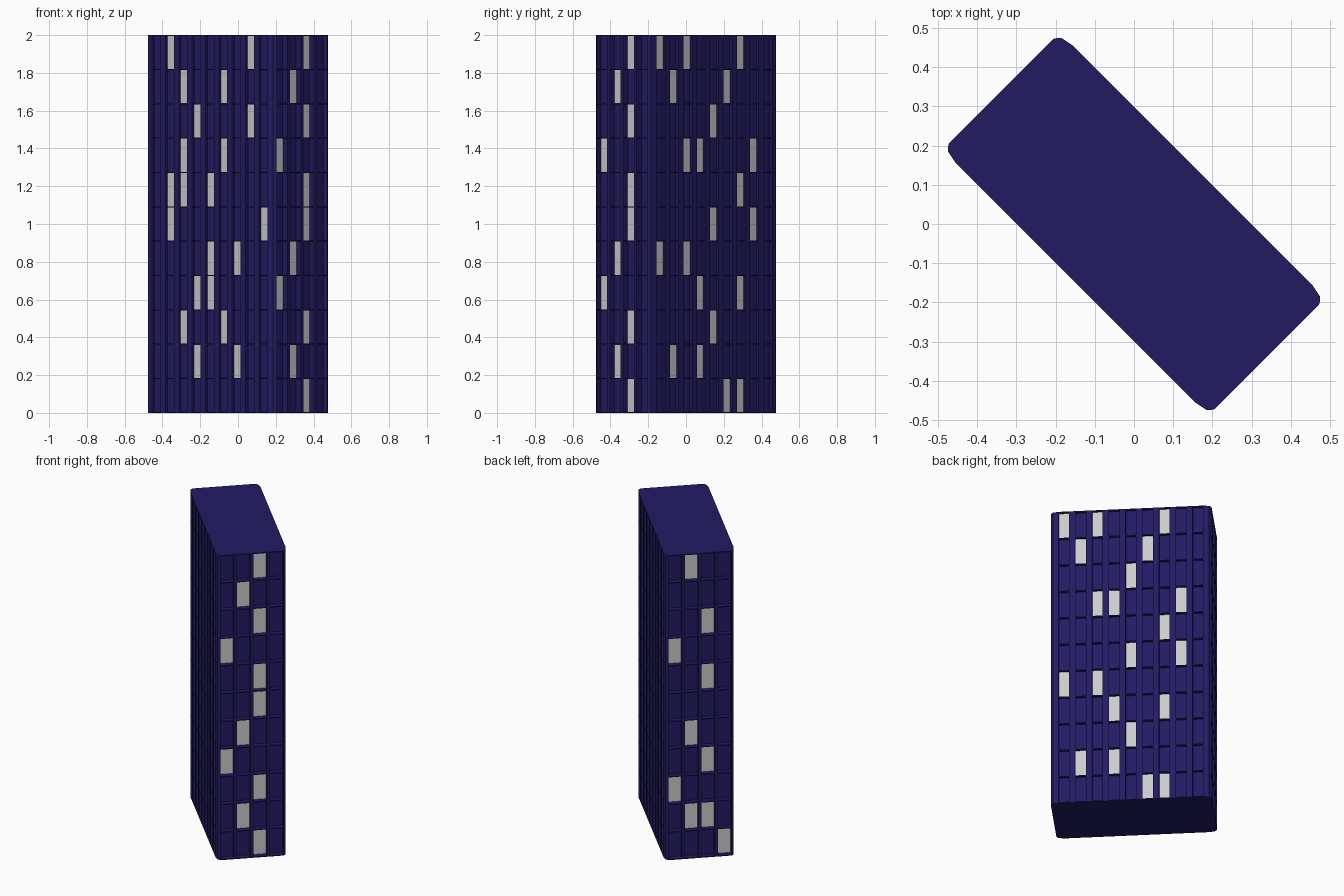
import bpy, bmesh, math
from mathutils import Matrix

if "Cube" in bpy.data.objects:
    bpy.data.objects.remove(bpy.data.objects["Cube"])

ROWS, H = 11, 2.0
FLOOR = H / ROWS
U, V = 0.48, 0.212            # half length / half width of the tower
DU, DV = 0.035, 0.0165        # window recess on short / long faces
WL, WS = 0.0315, 0.04         # half window width on long / short faces
SLAB = 0.006
ROT = Matrix.Rotation(math.radians(-45), 4, 'Z')

navy = bpy.data.materials.new("navy")
navy.diffuse_color = (0.016, 0.011, 0.123, 1)
navy.use_nodes = True
navy.node_tree.nodes["Principled BSDF"].inputs["Base Color"].default_value = navy.diffuse_color


def make_object(name, bm, mat=None):
    bmesh.ops.recalc_face_normals(bm, faces=bm.faces)
    bm.transform(ROT)
    me = bpy.data.meshes.new(name)
    bm.to_mesh(me)
    bm.free()
    ob = bpy.data.objects.new(name, me)
    bpy.context.collection.objects.link(ob)
    if mat:
        me.materials.append(mat)
    return ob


def extrude_plan(bm, pts, z0, z1):
    face = bm.faces.new([bm.verts.new((x, y, z0)) for x, y in pts])
    res = bmesh.ops.extrude_face_region(bm, geom=[face], use_keep_orig=True)
    top = [g for g in res['geom'] if isinstance(g, bmesh.types.BMVert)]
    bmesh.ops.translate(bm, verts=top, vec=(0, 0, z1 - z0))


# Plan with two-step rounded corners
corner = [(U, V - 0.024), (U - 0.013, V - 0.007), (U - 0.05, V)]


def notches(count, w, depth, edge):
    """Notch points along one side, as (along, outward) pairs."""
    pts = []
    for i in range(count):
        c = (i - (count - 1) / 2) * 0.1
        pts += [(c - w, edge), (c - w, edge - depth), (c + w, edge - depth), (c + w, edge)]
    return pts


# Half of the notched plan: short face, corner, long face, corner
short = [(o, a) for a, o in notches(4, WS, DU, U)]
long_ = [(-a, o) for a, o in notches(9, WL, DV, V)]
long_[0] = (long_[0][0], V - 0.001)
long_[-1] = (long_[-1][0], V - 0.001)
short[0] = (U, short[0][1])
half = short + [corner[1]] + long_ + [(-corner[1][0], corner[1][1])]
plan = half + [(-x, -y) for x, y in half]

# Facade with vertical fins
bm = bmesh.new()
extrude_plan(bm, plan, 0.003, H - 0.003)
make_object("facade_fins", bm, navy)


def outline(s):
    q = [(x - s, y - s) for x, y in corner]
    return (q + [(-x, y) for x, y in reversed(q)] + [(-x, -y) for x, y in q]
            + [(x, -y) for x, y in reversed(q)])


# Thin floor slabs between the storeys
bm = bmesh.new()
for r in range(1, ROWS):
    extrude_plan(bm, outline(0.001), r * FLOOR - SLAB / 2, r * FLOOR + SLAB / 2)
make_object("floor_slabs", bm, navy)

# Roof and base plates
for name, z in (("roof", H - SLAB), ("base", 0)):
    bm = bmesh.new()
    extrude_plan(bm, outline(0), z, z + SLAB)
    make_object(name, bm, navy)

# Lit window columns per storey, top to bottom, left to right from outside
LIT = {
    "front_long": (9, ["17", "25", "37", "25", "124", "18", "46", "34", "25", "36", ""]),
    "back_long": (9, ["026", "15", "4", "237", "6", "47", "02", "36", "4", "13", "56"]),
    "right_short": (4, ["2", "1", "2", "0", "2", "2", "1", "0", "2", "1", "2"]),
    "left_short": (4, ["1", "", "2", "0", "2", "", "1", "2", "0", "12", "3"]),
}
TURN = {"front_long": 0, "right_short": 90, "back_long": 180, "left_short": 270}
for side, (cols, rows) in LIT.items():
    w, out = (WL, V - DV) if cols == 9 else (WS, U - DU)
    turn = Matrix.Rotation(math.radians(TURN[side]), 4, 'Z')
    bm = bmesh.new()
    for r, lit in enumerate(rows):
        z = H - (r + 0.5) * FLOOR
        for c in lit:
            a = (int(c) - (cols - 1) / 2) * 0.1
            m = (turn @ Matrix.Translation((a, -out, z))
                 @ Matrix.Diagonal((2 * w, 0.004, FLOOR - SLAB, 1)))
            bmesh.ops.create_cube(bm, size=1, matrix=m)
    make_object(side + "_lit_windows", bm)
